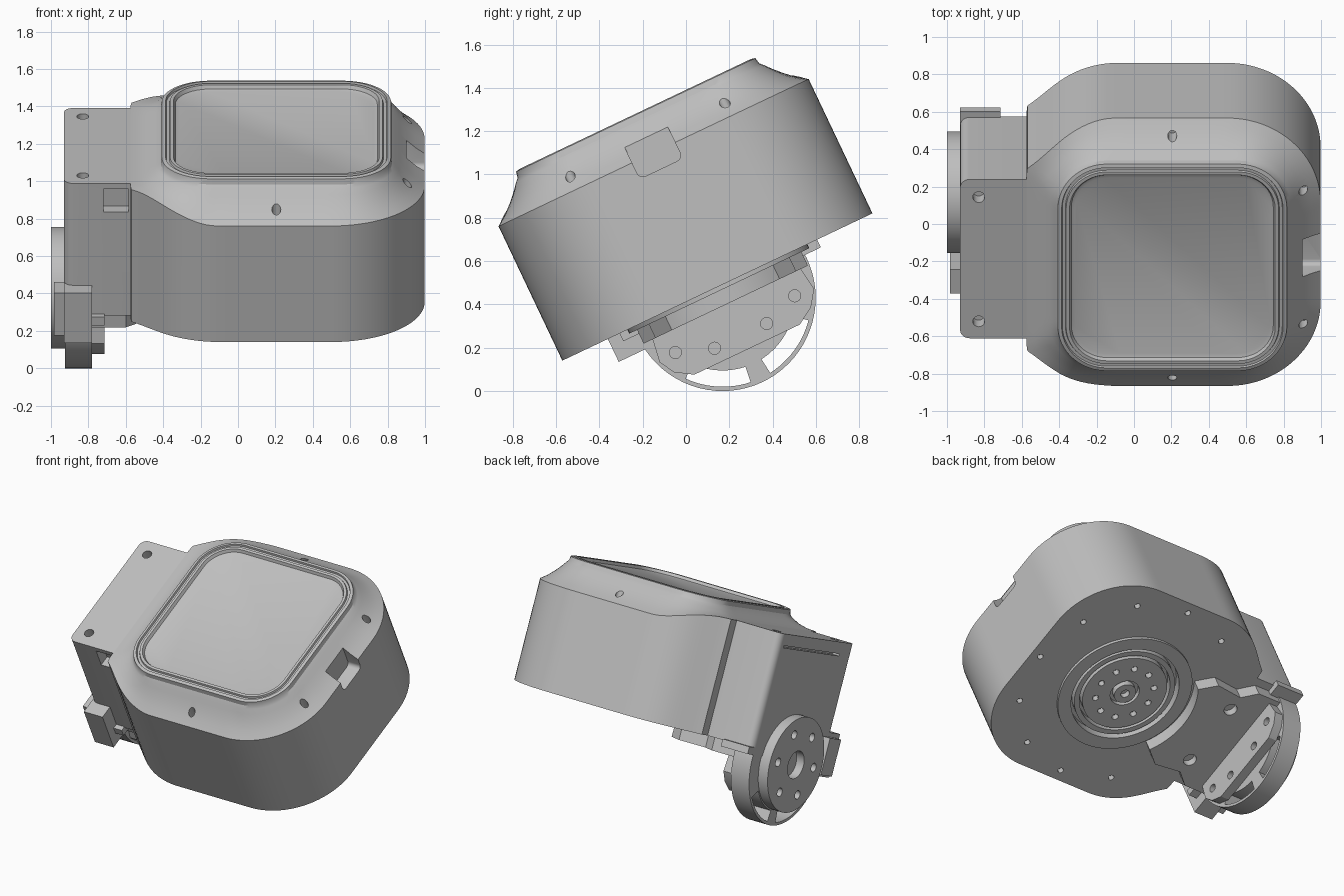
import bpy, bmesh, math
from mathutils import Matrix, Vector

cube = bpy.data.objects.get("Cube")
if cube:
    bpy.data.objects.remove(cube, do_unlink=True)

# The whole unit leans back: x across, y along the lean, z out of the screen
FRAME = Matrix.Translation((0, 0.145, 0.48)) @ Matrix.Rotation(math.radians(25.4), 4, 'X')
CX = 0.205          # centre of the square housing
TURN_Z = -0.056     # height of the side pivot

grey = bpy.data.materials.new("plain grey")
grey.use_nodes = True
colour = (0.52, 0.52, 0.52, 1)
grey.diffuse_color = colour
grey.node_tree.nodes["Principled BSDF"].inputs["Base Color"].default_value = colour


def finish(name, bm, angle=30):
    bmesh.ops.recalc_face_normals(bm, faces=bm.faces)
    mesh = bpy.data.meshes.new(name)
    bm.to_mesh(mesh)
    bm.free()
    ob = bpy.data.objects.new(name, mesh)
    bpy.context.collection.objects.link(ob)
    mesh.materials.append(grey)
    ob.matrix_world = FRAME
    shade(ob, angle)
    return ob


def shade(ob, angle=30):
    bpy.ops.object.select_all(action='DESELECT')
    ob.select_set(True)
    bpy.context.view_layer.objects.active = ob
    bpy.ops.object.shade_smooth_by_angle(angle=math.radians(angle))


def loft(bm, rings, loop=False):
    rows = [[bm.verts.new(p) for p in ring] for ring in rings]
    n = len(rows[0])
    pairs = list(zip(rows, rows[1:])) + ([(rows[-1], rows[0])] if loop else [])
    for a, b in pairs:
        for i in range(n):
            j = (i + 1) % n
            bm.faces.new((a[i], a[j], b[j], b[i]))
    if not loop:
        bm.faces.new(rows[0][::-1])
        bm.faces.new(rows[-1])


def add_prism(bm, pts, lo, hi, axis='z'):
    put = (lambda p, h: (p[0], p[1], h)) if axis == 'z' else (lambda p, h: (h, p[0], p[1]))
    loft(bm, [[put(p, h) for p in pts] for h in (lo, hi)])


def box_pts(x0, x1, y0, y1, r=0.0, steps=6):
    if not r:
        return [(x0, y0), (x1, y0), (x1, y1), (x0, y1)]
    out = []
    for k, (x, y) in enumerate([(x1 - r, y1 - r), (x0 + r, y1 - r), (x0 + r, y0 + r), (x1 - r, y0 + r)]):
        for i in range(steps + 1):
            a = math.pi / 2 * (k + i / steps)
            out.append((x + r * math.cos(a), y + r * math.sin(a)))
    return out


def circle(x, y, r, n=24):
    return [(x + r * math.cos(math.tau * i / n), y + r * math.sin(math.tau * i / n)) for i in range(n)]


def arc_slot(r0, r1, a0, a1, n=12):
    angles = [math.radians(a0 + (a1 - a0) * i / n) for i in range(n + 1)]
    at = lambda r, a: (r * math.cos(a), TURN_Z + r * math.sin(a))
    return [at(r1, a) for a in angles] + [at(r0, a) for a in reversed(angles)]


def prism(name, pts, lo, hi, axis='z'):
    bm = bmesh.new()
    add_prism(bm, pts, lo, hi, axis)
    return finish(name, bm)


def cut(ob, pieces):
    """Subtract a list of prisms (points, low, high, axis)."""
    bm = bmesh.new()
    for piece in pieces:
        add_prism(bm, *piece)
    cutter = finish("cutter", bm)
    cutter.hide_render = True
    mod = ob.modifiers.new("cut", 'BOOLEAN')
    mod.operation, mod.solver, mod.object = 'DIFFERENCE', 'EXACT', cutter
    bpy.context.view_layer.update()
    bpy.context.view_layer.objects.active = ob
    bpy.ops.object.modifier_apply(modifier=mod.name)
    bpy.data.objects.remove(cutter, do_unlink=True)
    shade(ob)


# Outline distance: a rounded square blended softly into the side arm
def square(x, y, half, r):
    qx, qy = abs(x) - half + r, abs(y) - half + r
    return math.hypot(max(qx, 0), max(qy, 0)) + min(max(qx, qy), 0) - r


def outline(x, y):
    a, b, k = square(x, y, 0.793, 0.5), max(abs(y) - 0.47, x - 0.2), 0.22
    h = max(k - abs(a - b), 0) / k
    return max(min(a, b) - h * h * k / 4, -x - 0.78)


def ring(dist, n=160):
    pts = []
    for i in range(n):
        c, s = math.cos(math.tau * (i + .5) / n), math.sin(math.tau * (i + .5) / n)
        lo, hi = 0.0, 2.0
        for _ in range(30):
            mid = (lo + hi) / 2
            lo, hi = (mid, hi) if dist(c * mid, s * mid) < 0 else (lo, mid)
        pts.append((CX + c * lo, s * lo))
    return pts


# Housing with sloping shoulder, grooved rim and sunken screen
def top_height(x):
    t = min(max((-0.12 - x) / 0.42, 0), 1)
    return 0.687 + 0.096 * t * t * (3 - 2 * t)


base = ring(outline)
shoulder = ring(lambda x, y: square(x, y, 0.633, 0.29))
rings = [[(x, y, 0) for x, y in base], [(x, y, top_height(x)) for x, y in base]]
for t in (0.3, 0.6, 0.85, 1):
    row = []
    for (x, y), (u, v) in zip(base, shoulder):
        h = top_height(x)
        row.append((x + (u - x) * t, y + (v - y) * t, h + (0.835 - h) * t - 0.05 * t * (1 - t)))
    rings.append(row)
for half, z in [(.618, .85), (.612, .88), (.592, .885), (.588, .872), (.572, .872),
                (.568, .885), (.55, .885), (.54, .865), (.52, .858)]:
    rings.append([(x, y, z) for x, y in ring(lambda x, y: square(x, y, half, half - .35))])
bm = bmesh.new()
loft(bm, rings)
housing = finish("housing", bm)

screws = [(circle(CX + x, y, 0.024, 16), 0.66, 1.0, 'z')
          for x, y in ((0, .715), (0, -.715), (.7, .395), (.7, -.395))]
screws += [(circle(CX + .72 * math.cos(a), .72 * math.sin(a), .02, 12), -.1, .04, 'z')
           for a in [math.radians(d) for d in range(-120, 121, 30)]]
side_notch = (box_pts(-.11, .11, .605, .8, .03), .9, 1.1, 'x')
cut(housing, screws + [side_notch, (circle(CX, 0, .37, 64), -.1, .05, 'z')])

# Side arm with screw holes, front pocket and card slit
arm = prism("side_arm", box_pts(-.93, -.5, -.465, .475, .05), 0, .783)
cut(arm, [(circle(-.83, y, .032), .7, 1, 'z') for y in (-.365, .37)]
    + [(box_pts(-.72, -.585, -.6, -.39), .615, .75, 'z'),
       (box_pts(-.3, .4, .69, .705), -1, -.88, 'x')])

# Turntable under the housing: rings, bolt disc and centre boss
def tube(name, r0, r1, z0, z1):
    bm = bmesh.new()
    loft(bm, [[(x, y, z) for x, y in circle(CX, 0, r, 64)]
              for r, z in ((r0, z0), (r1, z0), (r1, z1), (r0, z1))], loop=True)
    return finish(name, bm)


tube("turntable_outer_ring", .37, .46, -.02, .04)
tube("turntable_inner_ring", .31, .345, -.01, .06)
disc = prism("turntable_disc", circle(CX, 0, .29, 64), -.012, .06)
cut(disc, [(circle(CX + .2 * math.cos(a), .2 * math.sin(a), .022, 12), -.1, .03, 'z')
           for a in [math.tau * i / 10 for i in range(10)]]
    + [(circle(CX, 0, .1, 32), -.1, .02, 'z')])
tube("turntable_boss", .03, .075, -.02, .03)

# Bracket: foot plates curving round the turntable, and an upright with four holes
prism("foot_strip", box_pts(-.93, -.715, -.5, .51), -.04, .01)
hub = [(CX + .48 * math.cos(a), .48 * math.sin(a))
       for a in [math.radians(180 + 5 * i) for i in range(-7, 8)]]
foot = prism("bracket_foot", [(-.78, .42), (-.6, .42), (-.5, .34), (-.3, .36)] + hub
             + [(-.3, -.36), (-.5, -.34), (-.6, -.42), (-.78, -.42)], -.09, .005)
cut(foot, [(circle(-.5, y, .045), -.2, -.04, 'z') for y in (-.23, .23)])
upright = prism("bracket_upright", [(-.37, -.06), (-.39, -.2), (-.35, -.27), (-.27, -.32),
                                    (.27, -.32), (.35, -.27), (.4, -.2), (.38, -.06)], -.78, -.715, 'x')
cut(upright, [(circle(y, z, .028, 16), -.76, -.6, 'x')
              for y, z in ((-.305, -.19), (-.133, -.25), (.133, -.25), (.305, -.19))])

# Pivot wheel with two curved windows, and the bolted hub outside it
wheel = prism("pivot_wheel", circle(0, TURN_Z, .43, 72), -.925, -.78, 'x')
cut(wheel, [(arc_slot(.335, .41, a, a + 43), -1, -.7, 'x') for a in (-140, -83)])
pivot = prism("pivot_hub", circle(0, TURN_Z, .325, 64), -1, -.92, 'x')
cut(pivot, [(circle(.225 * math.cos(a), TURN_Z + .225 * math.sin(a), .03, 16), -1.1, -.94, 'x')
            for a in [math.tau * i / 6 for i in range(6)]]
    + [(circle(0, TURN_Z, .095, 32), -1.1, -.94, 'x')])

# Stop tab at the front of the arm
prism("stop_tab", box_pts(-.93, -.78, -.56, -.4), -.117, .18)
prism("stop_tab_plate", box_pts(-.985, -.92, -.5, -.36), -.1, .15)
